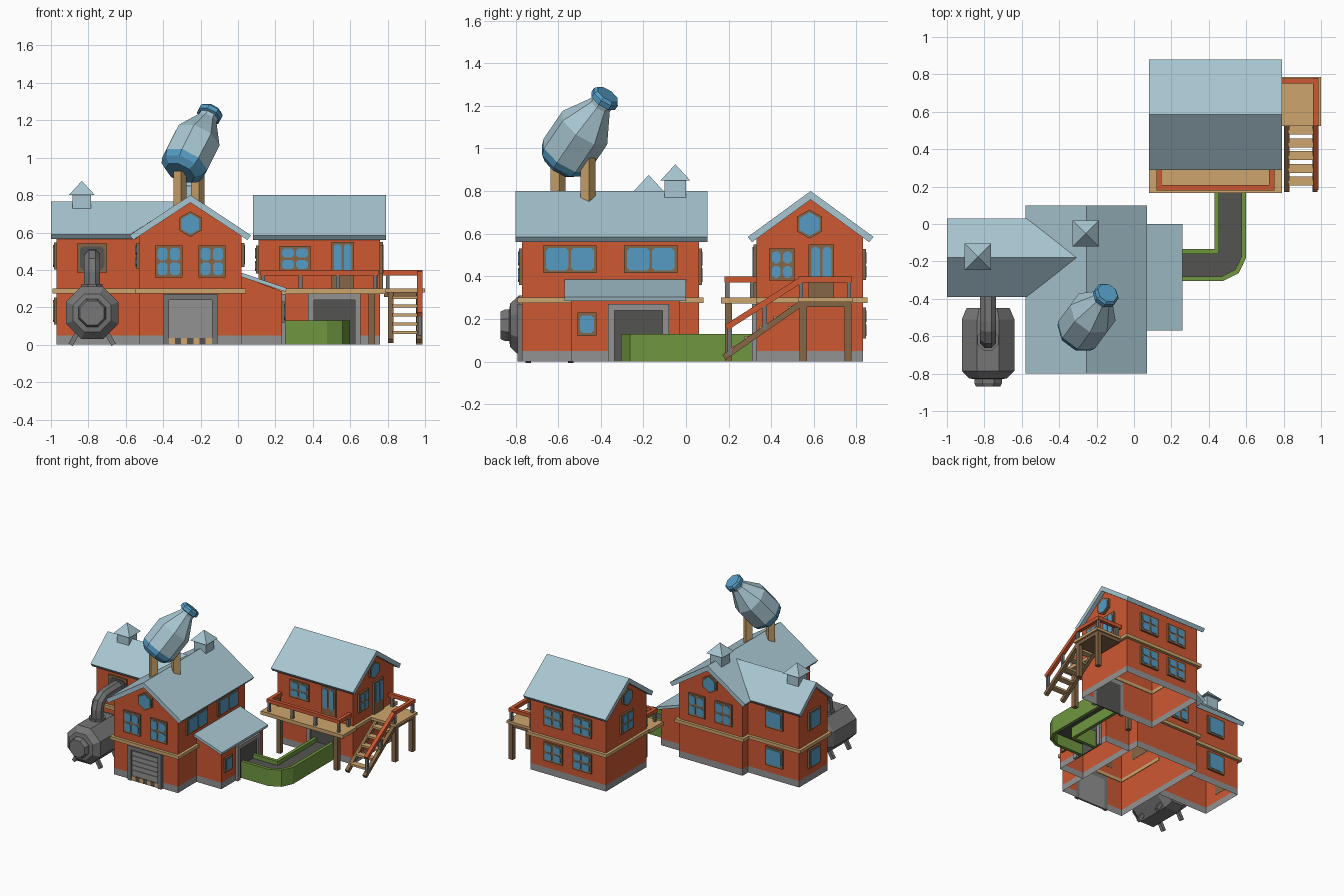
import bpy, bmesh, math
from mathutils import Vector as V

if "Cube" in bpy.data.objects:
    bpy.data.objects.remove(bpy.data.objects["Cube"])

# ---- colours (sRGB 0-255 turned to linear) ----
COL = {"red_wall": (205, 88, 50), "roof_blue": (168, 198, 209), "light_wood": (206, 166, 110),
       "dark_wood": (134, 102, 70), "green": (112, 150, 64), "stone_grey": (146, 146, 146),
       "metal_grey": (118, 118, 118), "dark_grey": (84, 84, 81), "glass_blue": (85, 155, 195)}
lin = lambda c: ((c / 255 + 0.055) / 1.055) ** 2.4
MATS = []
for n, c in COL.items():
    m = bpy.data.materials.new(n)
    m.diffuse_color = (*map(lin, c), 1)
    m.use_nodes = True
    m.node_tree.nodes["Principled BSDF"].inputs["Base Color"].default_value = m.diffuse_color
    MATS.append(m)
RED, ROOF, TAN, BROWN, GREEN, STONE, METAL, DARK, BLUE = range(9)


class Part:
    """Collects pieces in one mesh, then makes a named object."""
    def __init__(s, name):
        s.name, s.bm = name, bmesh.new()

    def rings(s, rings, mats, cap=True):
        rs = [[s.bm.verts.new(p) for p in r] for r in rings]
        n = len(rs[0])
        fs = []
        for k in range(len(rs) - 1):
            for i in range(n):
                f = s.bm.faces.new((rs[k][i], rs[k][(i + 1) % n], rs[k + 1][(i + 1) % n], rs[k + 1][i]))
                f.material_index = mats[k]
                fs.append(f)
        if cap:
            for r, m in ((rs[0], mats[0]), (rs[-1], mats[-1])):
                f = s.bm.faces.new(r)
                f.material_index = m
                fs.append(f)
        return fs

    def prism(s, pts, vec, mat):
        return s.rings([[V(p) for p in pts], [V(p) + V(vec) for p in pts]], [mat])

    def box(s, x0, x1, y0, y1, z0, z1, mat):
        s.prism([(x0, y0, z0), (x1, y0, z0), (x1, y1, z0), (x0, y1, z0)], (0, 0, z1 - z0), mat)

    def beam(s, p, q, w, mat, ref=(0, 0, 1)):
        p, q = V(p), V(q)
        d = (q - p).normalized()
        a = d.cross(V(ref) if abs(d.dot(V(ref))) < 0.99 else V((1, 0, 0))).normalized() * w / 2
        b = a.cross(d)
        s.prism([p + a + b, p - a + b, p - a - b, p + a - b], q - p, mat)

    def lathe(s, prof, org, axis, n, mats, twist=None):
        a = V(axis).normalized()
        u = a.cross(V((0, 0, 1))) if abs(a.z) < 0.99 else V((1, 0, 0))
        u.normalize()
        w = u.cross(a)
        t = math.pi / n if twist is None else twist
        ang = [t + 2 * math.pi * i / n for i in range(n)]
        s.rings([[V(org) + a * h + r * (u * math.cos(g) + w * math.sin(g)) for g in ang]
                 for r, h in prof], mats)

    def sweep(s, path, prof, mat):
        P = [V(p) for p in path]
        rings = []
        for i, p in enumerate(P):
            d0 = (P[i] - P[i - 1]).normalized() if i else (P[1] - P[0]).normalized()
            d1 = (P[i + 1] - P[i]).normalized() if i < len(P) - 1 else d0
            n0, n1 = V((d0.y, -d0.x)), V((d1.y, -d1.x))
            m = (n0 + n1) / (1 + n0.dot(n1))
            rings.append([V((p.x + m.x * o, p.y + m.y * o, z)) for o, z in prof])
        s.rings(rings, [mat] * (len(P) - 1))

    def panel(s, face, pos, pts, d0, d1, mat):
        ax, sg = {"F": (1, -1), "B": (1, 1), "R": (0, 1), "L": (0, -1)}[face]
        at = lambda u, z, d: V((u, pos + sg * d, z)) if ax else V((pos + sg * d, u, z))
        s.rings([[at(u, z, d) for u, z in pts] for d in (d0, d1)], [mat])

    def done(s):
        bmesh.ops.recalc_face_normals(s.bm, faces=s.bm.faces[:])
        me = bpy.data.meshes.new(s.name)
        s.bm.to_mesh(me)
        for m in MATS:
            me.materials.append(m)
        bpy.context.collection.objects.link(bpy.data.objects.new(s.name, me))


rect = lambda a, b, c, d: [(a, c), (b, c), (b, d), (a, d)]
cham = lambda a, b, c, d, k: [(a + k, c), (b - k, c), (b, c + k), (b, d - k), (b - k, d), (a + k, d), (a, d - k), (a, c + k)]


def shell(name, pts, vec, drop=None):
    """Open-bottomed walls with a stone foot; the roof closes the top."""
    p = Part(name)
    p.prism(pts, vec, RED)
    bm = p.bm
    bmesh.ops.recalc_face_normals(bm, faces=bm.faces[:])
    bmesh.ops.bisect_plane(bm, geom=bm.verts[:] + bm.edges[:] + bm.faces[:], plane_co=(0, 0, .05), plane_no=(0, 0, 1))
    bm.normal_update()
    kill = [f for f in bm.faces if abs(f.normal.z) > .3 or (drop and f.normal.dot(V(drop)) > .9)]
    bmesh.ops.delete(bm, geom=kill, context="FACES")
    for f in bm.faces:
        f.material_index = STONE if f.calc_center_median().z < .05 else RED
    p.done()


def chevron(c, h, ze, zr):
    return [(c - h, ze), (c, zr), (c + h, ze), (c + h - .02, ze - .025), (c, zr - .04), (c - h + .02, ze - .025)]


gable = lambda a, b, e, r: [(a, 0), (b, 0), (b, e), ((a + b) / 2, r), (a, e)]

# ---- walls ----
shell("main_walls", [(x, -.77, z) for x, z in gable(-.53, .02, .585, .77)], (0, .83, 0))
shell("wing_walls", [(-.97, y, z) for y, z in gable(-.36, -.01, .59, .735)], (.44, 0, 0), (1, 0, 0))
shell("annex_walls", [(.02, -.54, 0), (.235, -.54, 0), (.235, -.54, .285), (.02, -.54, .365)], (0, .51, 0), (-1, 0, 0))
shell("rear_house_walls", [(.11, y, z) for y, z in gable(.33, .83, .585, .77)], (.65, 0, 0))

# ---- roofs ----
p = Part("main_roof")
p.prism([(x, -.8, z) for x, z in chevron(-.255, .325, .585, .8)], (0, .9, 0), ROOF)
p.done()
p = Part("wing_roof")
p.prism([(-1, y, z) for y, z in chevron(-.18, .21, .59, .765)], (.7, 0, 0), ROOF)
for v in p.bm.verts:          # inner end follows the valley of the main roof
    if v.co.x > -.5:
        v.co.x = -.575 + .27 * (1 - abs(v.co.y + .18) / .21)
p.done()
p = Part("annex_roof")
p.prism([(.01, -.57, .388), (.26, -.57, .303), (.255, -.57, .283), (.01, -.57, .366)], (0, .57, 0), ROOF)
p.done()
p = Part("rear_house_roof")
p.prism([(.08, y, z) for y, z in chevron(.585, .295, .585, .8)], (.71, 0, 0), ROOF)
p.done()

# ---- roof vents ----
for i, (x, y, z) in enumerate([(-.835, -.175, .8), (-.258, -.05, .85)]):
    p = Part(f"roof_vent_{i + 1}")
    p.box(x - .05, x + .05, y - .05, y + .05, z - .09, z + .005, ROOF)
    p.lathe([(.099, z), (.001, z + .075)], (x, y, 0), (0, 0, 1), 4, [ROOF])
    p.done()

# ---- timber belts ----
p = Part("timber_belts")
belt = [(-.004, .275), (.022, .275), (.022, .3), (-.004, .3)]
p.sweep([(.02, -.3), (.02, .06), (-.53, .06), (-.53, -.01), (-.97, -.01), (-.97, -.36), (-.53, -.36),
         (-.53, -.77), (.02, -.77), (.02, -.3)], belt, TAN)
p.sweep([(.5, .33), (.76, .33), (.76, .83), (.11, .83), (.11, .33), (.5, .33)], belt, TAN)
p.done()

# ---- windows and doors ----
def window(p, face, pos, u, z, w, h, nx=2, nz=2, low=0):
    p.panel(face, pos, rect(u - w / 2, u + w / 2, z - h / 2, z + h / 2), -.002, .014, BROWN)
    b, g = .013, .012
    pw, ph = (w - 2 * b - g * (nx - 1)) / nx, (h - low - 2 * b - g * (nz - 1)) / nz
    for i in range(nx):
        for k in range(nz):
            a, c = u - w / 2 + b + i * (pw + g), z - h / 2 + low + b + k * (ph + g)
            p.panel(face, pos, cham(a, a + pw, c, c + ph, .012), .013, .018, BLUE)


def hexagon(p, face, pos, u, z):
    for r, d0, d1, m in ((.068, -.002, .014, BROWN), (.055, .013, .018, BLUE)):
        p.panel(face, pos, [(u + r * math.sin(i * math.pi / 3), z + r * math.cos(i * math.pi / 3)) for i in range(6)], d0, d1, m)


p = Part("main_windows")
for u in (-.37, -.14):
    window(p, "F", -.77, u, .445, .145, .17)
    window(p, "B", .06, u, .445, .145, .17)
for u in (-.545, -.165):
    window(p, "R", .02, u, .48, .25, .13, 2, 1)
window(p, "L", -.53, -.57, .475, .16, .14)
for face, pos in (("F", -.77), ("B", .06)):
    hexagon(p, face, pos, -.255, .645)
p.done()
p = Part("wing_windows")
for z in (.475, .18):
    window(p, "B", -.01, -.76, z, .15, .145, 1, 1)
    window(p, "L", -.97, -.185, z, .14, .145, 1, 1)
window(p, "R", .235, -.465, .175, .09, .11, 1, 1)
p.done()
p = Part("rear_house_windows")
window(p, "F", .33, .305, .46, .165, .135)
window(p, "F", .33, .56, .425, .12, .25, 2, 1, .07)
window(p, "R", .76, .45, .455, .12, .15)
window(p, "R", .76, .635, .425, .12, .25, 2, 1, .07)
window(p, "L", .11, .585, .455, .15, .15)
for u in (.31, .56):
    for z in (.455, .18):
        window(p, "B", .83, u, z, .16, .145)
hexagon(p, "R", .76, .58, .645)
hexagon(p, "L", .11, .58, .645)
p.done()


def opening(name, face, pos, a, b, top, inner):
    p = Part(name)
    for u in (a, b - .03):
        p.panel(face, pos, rect(u, u + .03, 0, top), -.002, .02, METAL if inner == STONE else STONE)
    p.panel(face, pos, rect(a + .03, b - .03, top - .03, top), -.002, .02, METAL if inner == STONE else STONE)
    p.panel(face, pos, rect(a + .03, b - .03, 0, top - .03), -.002, .006, inner)
    return p


p = opening("roller_door", "F", -.77, -.4, -.11, .27, STONE)
for k in range(5):
    p.panel("F", -.77, rect(-.37, -.14, .055 + .037 * k, .082 + .037 * k), .005, .011, STONE)
for k in range(7):            # warning strip
    a = -.37 + .23 / 7 * k
    p.panel("F", -.77, rect(a, a + .23 / 7, 0, .035), .005, .013, DARK if k % 2 else TAN)
p.done()
opening("annex_hatch", "R", .235, -.365, -.08, .27, DARK).done()
opening("rear_house_hatch", "F", .33, .375, .655, .27, DARK).done()

# ---- conveyor ----
p = Part("conveyor")
path = [(.236, -.22), (.455, -.22), (.496, -.2), (.515, -.16), (.515, .325)]
for a, b in ((-.085, -.06), (.06, .085)):
    p.sweep(path, rect(a, b, 0, .13), GREEN)
p.sweep(path, rect(-.06, .06, .085, .098), DARK)
p.done()

# ---- decks, posts and railings ----
p = Part("decks")
p.box(.08, .79, .165, .33, .272, .3, TAN)
p.box(.76, 1.0, .525, .785, .28, .3, TAN)
p.box(.78, .985, .535, .775, .255, .28, BROWN)
for x, y in ((.715, .2), (.22, .2), (.97, .55), (.97, .76)):
    p.beam((x, y, 0), (x, y, .275), .034, BROWN)
p.done()
p = Part("railings")
def rail(a, b):
    p.beam((*a, .385), (*b, .385), .028, RED)
rail((.12, .194), (.75, .194))
rail((.134, .2), (.134, .33))
rail((.736, .2), (.736, .33))
rail((.972, .525), (.972, .78))
rail((.77, .765), (.986, .765))
p.beam((.972, .535, .38), (.972, .19, .16), .028, RED)
for x, y, z0, z1 in [(.134 + .2 * i, .194, .3, .375) for i in range(4)] + [
        (.134, .31, .3, .375), (.736, .31, .3, .375), (.972, .54, .3, .375), (.972, .765, .3, .375),
        (.8, .765, .3, .375), (.972, .205, .03, .165), (.972, .37, .15, .27)]:
    p.beam((x, y, z0), (x, y, z1), .02, METAL)
p.done()

# ---- stairs ----
p = Part("stairs")
for x in (.817, .968):
    p.beam((x, .54, .272), (x, .178, .02), .028, BROWN)
for k in range(5):
    y, z = .23 + .068 * k, .065 + .047 * k
    p.box(.825, .96, y - .024, y + .024, z - .008, z + .008, TAN)
p.done()

# ---- tank with legs and pipe ----
p = Part("tank")
p.lathe([(.07, 0), (.08, .02), (.08, .04), (.11, .045), (.152, .085), (.152, .36), (.125, .42)],
        (-.78, -.87, .17), (0, 1, 0), 8, [METAL] * 6)
for sx in (-1, 1):
    for y in (-.74, -.54):
        p.beam((-.78 + sx * .075, y, .07), (-.78 + sx * .115, y, 0), .026, METAL)
p.lathe([(.06, .29), (.06, .325)], (-.78, -.62, 0), (0, 0, 1), 8, [METAL])
arc = [(-.62, .3), (-.62, .385), (-.604, .435), (-.56, .463), (-.52, .468), (-.36, .468)]
rings = []
for i, (y, z) in enumerate(arc):
    d = (V(arc[min(i + 1, 5)]) - V(arc[max(i - 1, 0)])).normalized()
    rings.append([V((-.78 + .046 * math.cos(g), y - d.y * .046 * math.sin(g), z + d.x * .046 * math.sin(g)))
                  for g in [math.pi / 8 + k * math.pi / 4 for k in range(8)]])
p.rings(rings, [METAL] * 5)
p.panel("F", -.36, rect(-.86, -.7, .385, .54), -.002, .014, BROWN)
p.panel("F", -.36, cham(-.845, -.715, .4, .525, .015), .013, .018, DARK)
p.done()

# ---- bottle on the roof ----
p = Part("bottle")
a = V((.17, .23, .337))
p.lathe([(.085, 0), (.12, .03), (.132, .065), (.132, .235), (.055, .375), (.055, .395), (.07, .4), (.07, .425), (.058, .44)],
        (-.31, -.597, .918), a, 8, [BLUE, BLUE, ROOF, ROOF, ROOF, BLUE, BLUE, BLUE])
p.done()
p = Part("bottle_posts")
for x, y, z in ((-.31, -.6, .93), (-.215, -.46, 1.03)):
    p.beam((x, y, .72), (x, y, z), .05, TAN, (a.x, a.y, 0))
p.done()
